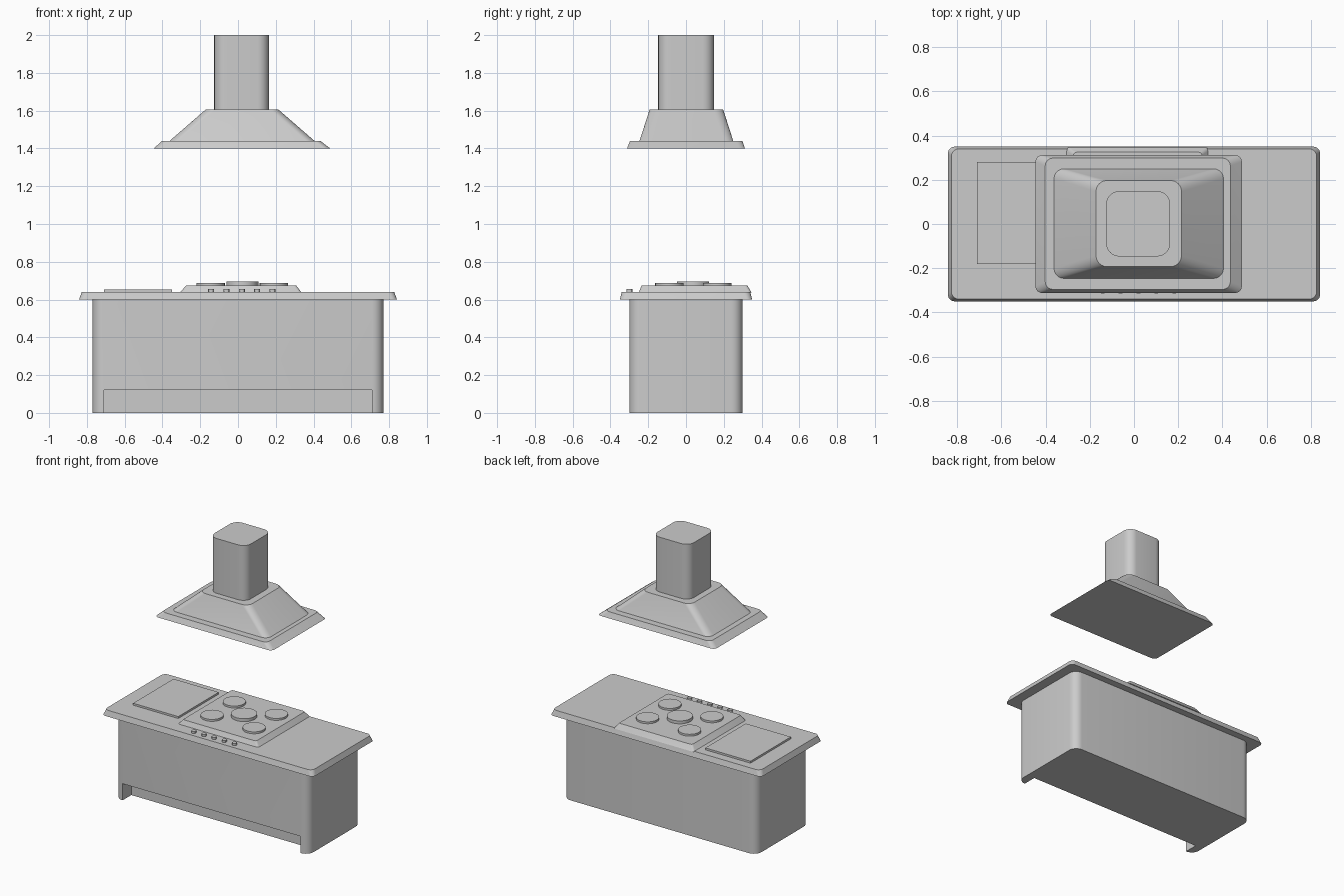
import bpy, bmesh
from math import pi, cos, sin, radians

if "Cube" in bpy.data.objects:
    bpy.data.objects.remove(bpy.data.objects["Cube"])


def rounded_loop(x0, x1, y0, y1, r, seg):
    """Counter-clockwise rounded rectangle outline."""
    corners = [(x1 - r, y1 - r), (x0 + r, y1 - r), (x0 + r, y0 + r), (x1 - r, y0 + r)]
    return [(cx + r * cos(pi / 2 * (q + i / seg)), cy + r * sin(pi / 2 * (q + i / seg)))
            for q, (cx, cy) in enumerate(corners) for i in range(seg + 1)]


def finish(obj):
    bpy.ops.object.select_all(action='DESELECT')
    obj.select_set(True)
    bpy.context.view_layer.objects.active = obj
    bpy.ops.object.shade_smooth_by_angle(angle=radians(30))


def frustum(name, bottom, top, seg=6):
    """Closed solid between two rounded rectangles (x0, x1, y0, y1, radius, z)."""
    bm = bmesh.new()
    rings = [[bm.verts.new((x, y, s[5])) for x, y in rounded_loop(*s[:5], seg)]
             for s in (bottom, top)]
    lo, hi = rings
    n = len(lo)
    for i in range(n):
        j = (i + 1) % n
        bm.faces.new((lo[i], lo[j], hi[j], hi[i]))
    bm.faces.new(lo[::-1])
    bm.faces.new(hi)
    mesh = bpy.data.meshes.new(name)
    bm.to_mesh(mesh)
    bm.free()
    obj = bpy.data.objects.new(name, mesh)
    bpy.context.collection.objects.link(obj)
    finish(obj)
    return obj


def box(name, x0, x1, y0, y1, z0, z1):
    bpy.ops.mesh.primitive_cube_add(size=1, location=((x0 + x1) / 2, (y0 + y1) / 2, (z0 + z1) / 2))
    obj = bpy.context.object
    obj.name = name
    obj.scale = (x1 - x0, y1 - y0, z1 - z0)
    return obj


def disc(name, x, y, r, z0, z1, sides=32):
    bpy.ops.mesh.primitive_cylinder_add(vertices=sides, radius=r, depth=z1 - z0,
                                        location=(x, y, (z0 + z1) / 2))
    bpy.context.object.name = name
    finish(bpy.context.object)


# Cabinet with a toe-kick recess along the front
side = (-0.77, 0.77, -0.30, 0.30, 0.06)
cabinet = frustum("cabinet", (*side, 0), (*side, 0.60))
cutter = box("toe_kick_cutter", -0.71, 0.71, -0.40, -0.20, -0.1, 0.12)
cutter.hide_render = True
cut = cabinet.modifiers.new("toe_kick", 'BOOLEAN')
cut.operation = 'DIFFERENCE'
cut.solver = 'EXACT'
cut.object = cutter
bpy.context.view_layer.objects.active = cabinet
bpy.ops.object.modifier_apply(modifier=cut.name)
bpy.data.objects.remove(cutter)
finish(cabinet)

# Countertop with sloping edge
frustum("countertop", (-0.842, 0.842, -0.35, 0.35, 0.03, 0.60),
        (-0.827, 0.827, -0.34, 0.34, 0.035, 0.64))

# Chopping board
box("chopping_board", -0.71, -0.35, -0.18, 0.28, 0.635, 0.654)

# Hob, burners and control knobs
frustum("hob", (-0.307, 0.337, -0.25, 0.347, 0.015, 0.637),
        (-0.275, 0.308, -0.235, 0.325, 0.015, 0.674), seg=3)
disc("burner_centre", 0.023, 0.037, 0.085, 0.66, 0.695)
for x in (-0.145, 0.19):
    for y in (-0.088, 0.165):
        disc("burner", x, y, 0.075, 0.66, 0.688)
for i in range(5):
    disc("knob", -0.142 + 0.081 * i, -0.30, 0.016, 0.63, 0.655, 12)

# Extractor hood: rim, sloped canopy and chimney
frustum("hood_rim", (-0.446, 0.488, -0.312, 0.312, 0.03, 1.40),
        (-0.402, 0.436, -0.296, 0.298, 0.035, 1.44))
frustum("hood_canopy", (-0.362, 0.405, -0.246, 0.25, 0.045, 1.44),
        (-0.172, 0.215, -0.193, 0.197, 0.05, 1.605))
flue = (-0.126, 0.164, -0.147, 0.149, 0.06)
frustum("hood_chimney", (*flue, 1.60), (*flue, 2.0))
